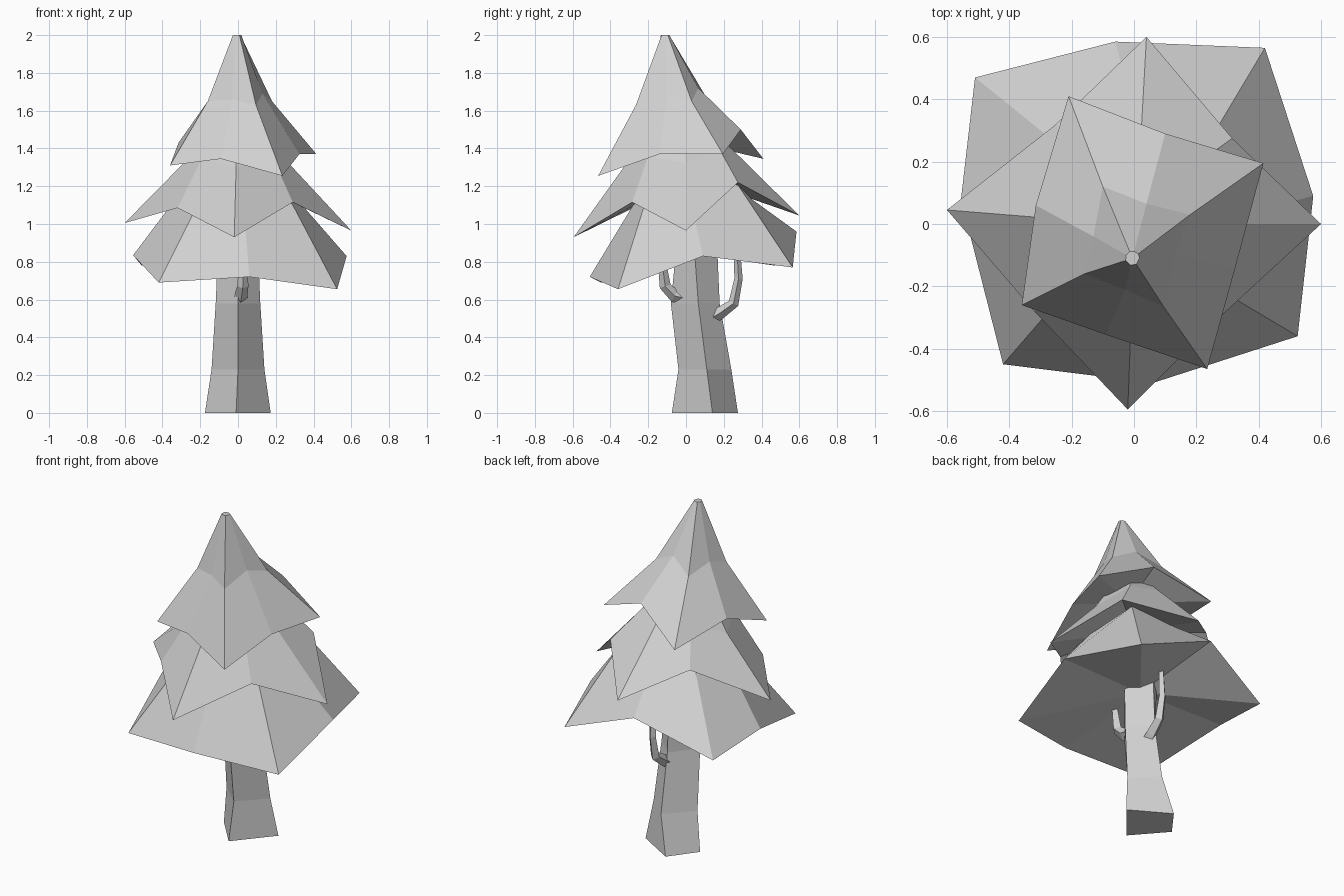
import bpy
import bmesh
from math import cos, sin, pi
from mathutils import Vector

if "Cube" in bpy.data.objects:
    bpy.data.objects.remove(bpy.data.objects["Cube"])

COLOUR = (0.63, 0.63, 0.63, 1)
grey = bpy.data.materials.new("plain grey")
grey.use_nodes = True
grey.diffuse_color = COLOUR
grey.node_tree.nodes["Principled BSDF"].inputs["Base Color"].default_value = COLOUR


def loft(name, rings, hollow_z=None):
    """Join rings of equal size with flat sides and close both ends with fans.
    hollow_z lifts the middle of the underside."""
    bm = bmesh.new()
    loops = [[bm.verts.new(p) for p in ring] for ring in rings]
    n = len(loops[0])
    for a, b in zip(loops, loops[1:]):
        for i in range(n):
            j = (i + 1) % n
            bm.faces.new((a[i], a[j], b[j], b[i]))
    for loop, height in ((loops[0], hollow_z), (loops[-1], None)):
        middle = bm.verts.new(sum((v.co for v in loop), Vector()) / n)
        if height is not None:
            middle.co.z = height
        for i in range(n):
            bm.faces.new((loop[i], loop[(i + 1) % n], middle))
    bmesh.ops.recalc_face_normals(bm, faces=bm.faces)
    mesh = bpy.data.meshes.new(name)
    bm.to_mesh(mesh)
    bm.free()
    mesh.materials.append(grey)
    obj = bpy.data.objects.new(name, mesh)
    bpy.context.collection.objects.link(obj)


def tier(name, hem, bend, top, top_radius, hollow_z):
    """Skirt of foliage: drooping hem, bend ring, small cap, hollow underside."""
    cap = []
    for x, y, z in bend:
        out = Vector((x - top[0], y - top[1], 0)).normalized() * top_radius
        cap.append(Vector(top) + out)
    loft(name, [hem, bend, cap], hollow_z)


def branch(name, path, radii):
    """Thin four-sided limb following a path."""
    pts = [Vector(p) for p in path]
    rings = []
    for i, (p, r) in enumerate(zip(pts, radii)):
        along = (pts[min(i + 1, len(pts) - 1)] - pts[max(i - 1, 0)]).normalized()
        side = Vector((1, 0, 0))
        up = along.cross(side).normalized()
        rings.append([p + (side * cos(k * pi / 2) + up * sin(k * pi / 2)) * r for k in range(4)])
    loft(name, rings)


# Foliage: corners and valleys alternate around each hem
tier("top_foliage",
     [(-.36, -.26, 1.31), (-.09, -.355, 1.345), (.235, -.465, 1.255), (.325, -.14, 1.37),
      (.415, .195, 1.37), (.1, .29, 1.5), (-.21, .41, 1.345), (-.315, .06, 1.43)],
     [(-.16, -.16, 1.65), (-.03, -.21, 1.66), (.095, -.265, 1.63), (.13, -.1, 1.69),
      (.18, .03, 1.65), (.04, .065, 1.72), (-.1, .12, 1.65), (-.13, -.04, 1.69)],
     (-.005, -.11, 2), .023, 1.45)

tier("middle_foliage",
     [(-.02, -.595, .93), (.29, -.285, 1.115), (.6, 0, .965), (.315, .275, 1.22),
      (.04, .6, 1.045), (-.25, .32, 1.2), (-.6, .045, 1.005), (-.32, -.28, 1.085)],
     [(-.01, -.33, 1.3), (.18, -.2, 1.36), (.27, 0, 1.32), (.17, .17, 1.41),
      (.02, .24, 1.4), (-.16, .18, 1.4), (-.29, .02, 1.32), (-.19, -.19, 1.35)],
     (0, -.04, 1.6), .08, 1.25)

tier("lower_foliage",
     [(-.42, -.45, .69), (.06, -.51, .72), (.525, -.36, .655), (.575, .09, .83),
      (.42, .565, .77), (-.06, .585, .96), (-.51, .47, .78), (-.555, .08, .835)],
     [(-.23, -.23, 1.07), (.03, -.28, 1.1), (.29, -.22, 1.1), (.34, .03, 1.1),
      (.25, .28, 1.2), (0, .35, 1.13), (-.25, .26, 1.15), (-.34, .05, 1.12)],
     (0, 0, 1.35), .12, .84)


# Trunk: a leaning, tapering square set corner-forward with a skewed foot
def trunk_ring(z, front, side, back, half):
    return [(0, front, z), (half, side, z), (0, back, z), (-half, front + back - side, z)]


foot = [(-.01, -.075, 0), (.173, .14, 0), (-.055, .275, 0), (-.175, .115, 0)]
loft("trunk", [foot,
               trunk_ring(.23, -.04, .11, .24, .14),
               trunk_ring(.58, -.08, .065, .178, .118),
               trunk_ring(1, -.04, .035, .16, .1)])

# Two crooked limbs
branch("front_branch", [(.01, .02, .6), (.015, -.06, .62), (.025, -.11, .67), (.03, -.135, .85)],
       (.04, .035, .03, .018))
branch("back_branch", [(.01, .11, .49), (.02, .175, .525), (.03, .252, .58), (.03, .278, .71), (.03, .268, .9)],
       (.038, .033, .028, .022, .016))
